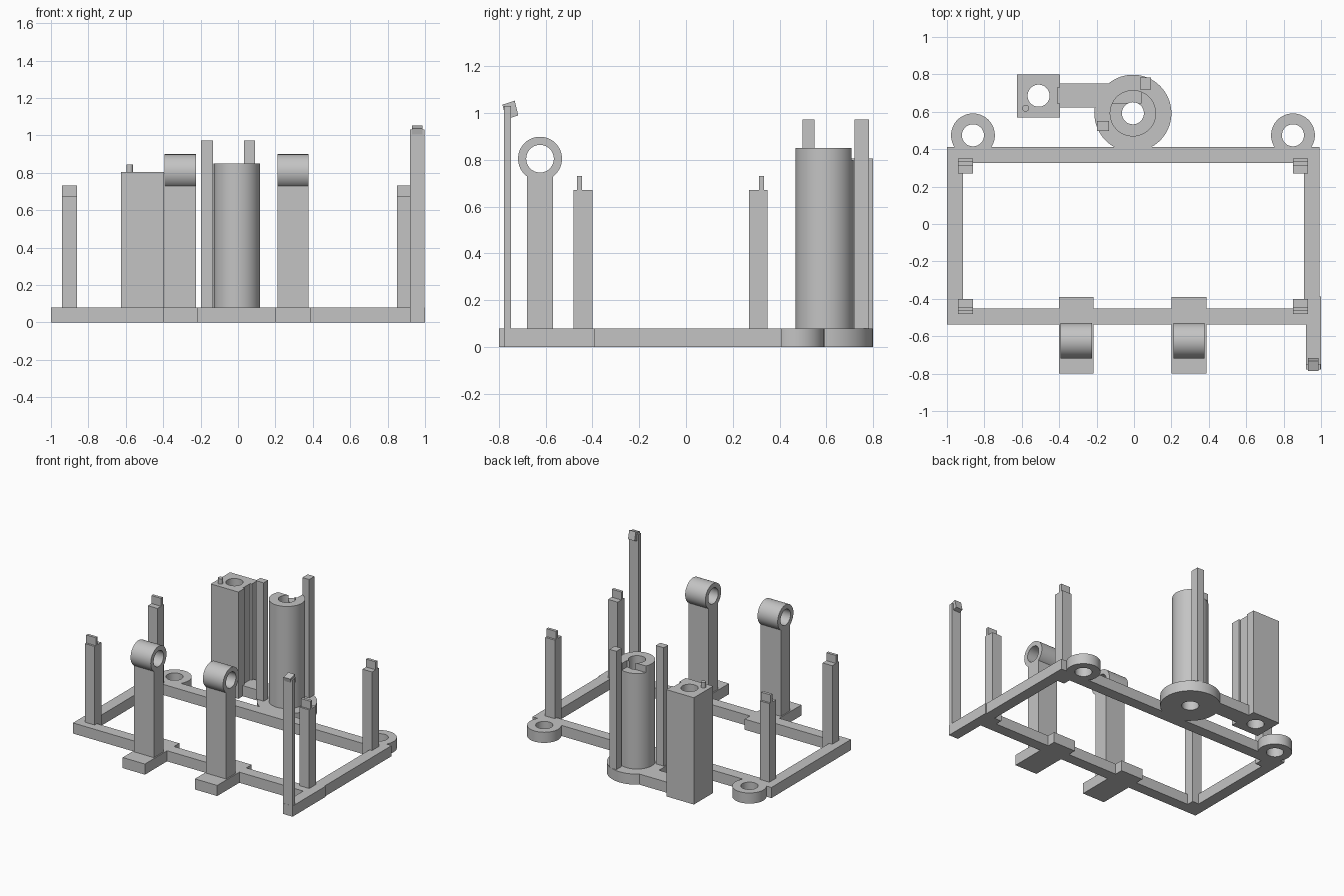
import bpy, bmesh, math
from mathutils import Matrix, Vector

cube = bpy.data.objects.get("Cube")
if cube:
    bpy.data.objects.remove(cube, do_unlink=True)

grey = bpy.data.materials.new("light grey plastic")
grey.use_nodes = True
grey.diffuse_color = (0.55, 0.55, 0.55, 1)
grey.node_tree.nodes["Principled BSDF"].inputs["Base Color"].default_value = (0.55, 0.55, 0.55, 1)

T = 0.08     # base thickness
BORE = 0.059 # common hole radius


def finish(name, bm, smooth=False):
    bmesh.ops.recalc_face_normals(bm, faces=bm.faces)
    mesh = bpy.data.meshes.new(name)
    bm.to_mesh(mesh)
    bm.free()
    mesh.materials.append(grey)
    ob = bpy.data.objects.new(name, mesh)
    bpy.context.collection.objects.link(ob)
    if smooth:
        bpy.ops.object.select_all(action="DESELECT")
        ob.select_set(True)
        bpy.context.view_layer.objects.active = ob
        bpy.ops.object.shade_smooth_by_angle(angle=math.radians(30))
    return ob


def box(name, x, y, z):
    bm = bmesh.new()
    size = [b - a for a, b in (x, y, z)]
    mid = [(a + b) / 2 for a, b in (x, y, z)]
    bmesh.ops.create_cube(bm, size=1, matrix=Matrix.Translation(mid) @ Matrix.Diagonal((*size, 1)))
    return finish(name, bm)


def cylinder(name, centre, r, depth):
    bm = bmesh.new()
    bmesh.ops.create_cone(bm, cap_ends=True, segments=48, radius1=r, radius2=r, depth=depth,
                          matrix=Matrix.Translation(centre))
    return finish(name, bm, True)


def ring(name, centre, r, hole, depth, along_x=False):
    """Tube made by spinning a rectangular section about its axis."""
    bm = bmesh.new()
    h = depth / 2
    pts = [bm.verts.new(p) for p in ((hole, 0, -h), (r, 0, -h), (r, 0, h), (hole, 0, h))]
    edges = [bm.edges.new((pts[i], pts[(i + 1) % 4])) for i in range(4)]
    bmesh.ops.spin(bm, geom=pts + edges, cent=(0, 0, 0), axis=(0, 0, 1),
                   angle=2 * math.pi, steps=64, use_merge=True)
    bmesh.ops.remove_doubles(bm, verts=bm.verts, dist=1e-5)
    if along_x:
        bmesh.ops.rotate(bm, verts=bm.verts, matrix=Matrix.Rotation(math.pi / 2, 3, "Y"))
    bmesh.ops.translate(bm, verts=bm.verts, vec=centre)
    return finish(name, bm, True)


def cut(target, cutter):
    mod = target.modifiers.new("cut", "BOOLEAN")
    mod.operation = "DIFFERENCE"
    mod.solver = "EXACT"
    mod.object = cutter
    bpy.ops.object.select_all(action="DESELECT")
    target.select_set(True)
    bpy.context.view_layer.objects.active = target
    bpy.ops.object.modifier_apply(modifier=mod.name)
    bpy.data.objects.remove(cutter, do_unlink=True)


# Base frame
box("back_rail", (-1, 0.993), (0.327, 0.411), (0, T))
box("front_rail", (-1, 0.993), (-0.537, -0.453), (0, T))
box("right_rail", (-1, -0.914), (-0.453, 0.327), (0, T))
box("left_rail", (0.909, 0.993), (-0.453, 0.327), (0, T))
box("latch_foot", (0.92, 1), (-0.778, -0.388), (0, T))

# Mounting ears
for side, x in (("right", -0.861), ("left", 0.85)):
    ring(side + "_ear", (x, 0.474, T / 2), 0.117, BORE, T)

# Corner posts with thin tabs on top
for side, x in (("right", -0.9), ("left", 0.89)):
    for end, y, tab in (("front", -0.44, -0.455), ("back", 0.309, 0.323)):
        box(f"{end}_{side}_post", (x - 0.04, x + 0.04), (y - 0.04, y + 0.04), (0, 0.672))
        box(f"{end}_{side}_tab", (x - 0.04, x + 0.04), (tab - 0.011, tab + 0.011), (0.672, 0.732))

# Front stands carrying horizontal bushings
for side, x in (("right", -0.309), ("left", 0.294)):
    box(side + "_stand_foot", (x - 0.093, x + 0.093), (-0.8, -0.39), (0, T))
    box(side + "_stand", (x - 0.084, x + 0.084), (-0.68, -0.568), (T, 0.732))
    ring(side + "_bushing", (x, -0.624, 0.805), 0.094, BORE, 0.168, True)

# Latch arm with a tilted hook head
box("latch_arm", (0.92, 0.998), (-0.777, -0.748), (T, 1.03))
bm = bmesh.new()
profile = ((-0.785, 1.036), (-0.732, 1.053), (-0.717, 0.99), (-0.75, 0.98), (-0.772, 0.985))
face = bm.faces.new([bm.verts.new((0.931, y, z)) for y, z in profile])
side = bmesh.ops.extrude_face_region(bm, geom=[face])["geom"]
bmesh.ops.translate(bm, verts=[v for v in side if isinstance(v, bmesh.types.BMVert)],
                    vec=Vector((0.055, 0, 0)))
finish("latch_hook", bm)

# Column on a round base, with a notched rim
cx, cy = -0.006, 0.592
ring("column_base", (cx, cy, T / 2), 0.206, BORE, T)
column = ring("column", (cx, cy, (T + 0.85) / 2), 0.124, BORE, 0.85 - T)
cut(column, box("notch_cutter", (-0.3, 0.04), (0.646, 0.9), (0.8, 0.95)))
box("column_right_guide", (-0.199, -0.134), (0.497, 0.55), (T, 0.972))
box("column_left_guide", (0.033, 0.09), (0.72, 0.783), (T, 0.972))

# Drilled block joined to the round base by an arm
box("block_arm", (-0.396, -0.13), (0.622, 0.75), (0, T))
block = box("block", (-0.626, -0.396), (0.57, 0.8), (0, 0.805))
cut(block, cylinder("bore_cutter", (-0.51, 0.686, 0.4), BORE, 1.2))
cut(block, box("groove_cutter", (-0.409, -0.3), (0.645, 0.73), (T, 0.9)))
bpy.ops.object.shade_smooth_by_angle(angle=math.radians(30))
cylinder("block_peg", (-0.579, 0.619, 0.82), 0.018, 0.05)
